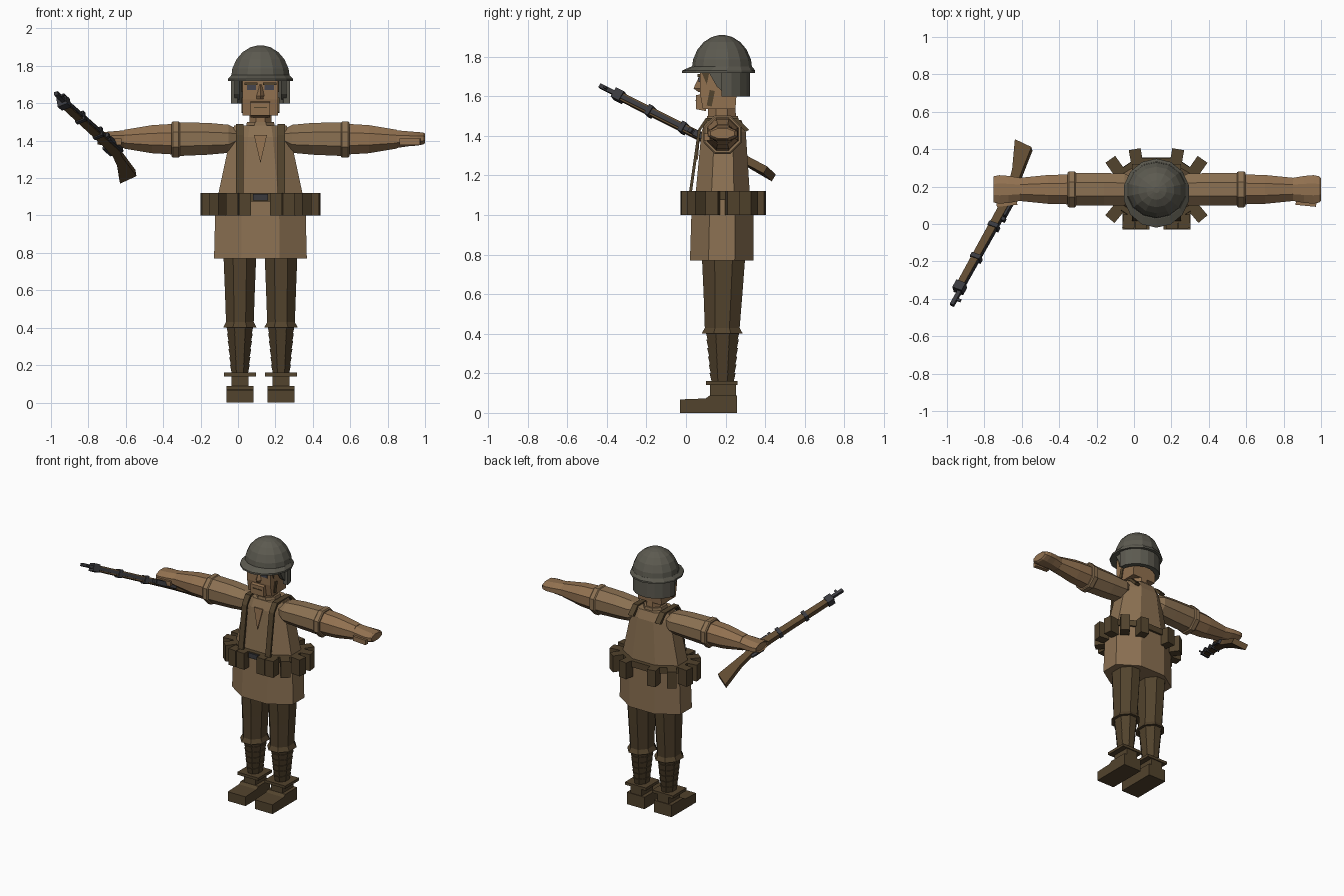
import bpy, bmesh, math
from mathutils import Matrix, Vector

if "Cube" in bpy.data.objects:
    bpy.data.objects.remove(bpy.data.objects["Cube"])

CX, CY = 0.12, 0.185


def material(name, rgb):
    m = bpy.data.materials.new(name)
    m.use_nodes = True
    m.diffuse_color = (*rgb, 1)
    m.node_tree.nodes["Principled BSDF"].inputs["Base Color"].default_value = (*rgb, 1)
    return m


JACKET = material("jacket_tan", (0.26, 0.165, 0.085))
SKIN = material("skin", (0.285, 0.165, 0.08))
BROWN = material("dark_brown_cloth", (0.085, 0.056, 0.026))
STEEL = material("helmet_grey", (0.107, 0.102, 0.08))
METAL = material("gun_metal", (0.042, 0.042, 0.048))
WOOD = material("gun_wood", (0.115, 0.068, 0.03))
SLATE = material("eye_slate", (0.06, 0.06, 0.075))


def frame(origin, a, b, c):
    m = Matrix((a, b, c)).transposed().to_4x4()
    m.translation = Vector(origin)
    return m


def side_frame(x):
    """Profile given in (y, z), thickness along x."""
    return frame((x, 0, 0), (0, 1, 0), (0, 0, 1), (1, 0, 0))


def finish(name, bm, mat):
    bmesh.ops.recalc_face_normals(bm, faces=bm.faces)
    me = bpy.data.meshes.new(name)
    bm.to_mesh(me)
    bm.free()
    me.materials.append(mat)
    ob = bpy.data.objects.new(name, me)
    bpy.context.collection.objects.link(ob)
    return ob


def bridge(name, loops, mat):
    """Skin a stack of equal-length point loops and cap both ends."""
    bm = bmesh.new()
    rows = [[bm.verts.new(p) for p in loop] for loop in loops]
    n = len(rows[0])
    for r, s in zip(rows, rows[1:]):
        for i in range(n):
            j = (i + 1) % n
            bm.faces.new((r[i], r[j], s[j], s[i]))
    bm.faces.new(rows[0])
    bm.faces.new(rows[-1])
    return finish(name, bm, mat)


def loft_z(name, rings, mat, x=CX, n=8):
    """Rings of (z, y centre, x radius, y radius)."""
    k = 1 / math.cos(math.pi / n)
    ang = [(i + 0.5) * math.tau / n for i in range(n)]
    return bridge(name, [[(x + rx * k * math.cos(t), cy + ry * k * math.sin(t), z)
                          for t in ang] for z, cy, rx, ry in rings], mat)


def loft_x(name, rings, mat, s, n=8):
    """Rings of (distance from body centre, z centre, y radius, z radius)."""
    k = 1 / math.cos(math.pi / n)
    ang = [(i + 0.5) * math.tau / n for i in range(n)]
    return bridge(name, [[(CX + s * d, CY + ry * k * math.cos(t), cz + rz * k * math.sin(t))
                          for t in ang] for d, cz, ry, rz in rings], mat)


def prism(name, pts, half, mat, fr):
    return bridge(name, [[fr @ Vector((a, b, c)) for a, b in pts] for c in (-half, half)], mat)


def box(name, centre, size, mat, rot=None):
    bm = bmesh.new()
    bmesh.ops.create_cube(bm, size=1, matrix=Matrix.Translation(centre)
                          @ (rot or Matrix()) @ Matrix.Diagonal((*size, 1)))
    return finish(name, bm, mat)


# Jacket, skirt, belt
loft_z("jacket_skirt", [(0.77, 0.18, 0.248, 0.16), (1.09, 0.185, 0.24, 0.155)], JACKET)
loft_z("jacket_torso", [(1.07, 0.185, 0.235, 0.14), (1.42, 0.19, 0.16, 0.112),
                        (1.48, 0.19, 0.14, 0.09)], JACKET)
loft_z("belt", [(1.075, 0.185, 0.252, 0.17), (1.12, 0.185, 0.25, 0.168)], BROWN)
box("belt_buckle", (CX, 0.012, 1.098), (0.08, 0.012, 0.035), METAL)
loft_z("collar", [(1.44, 0.185, 0.085, 0.085), (1.5, 0.185, 0.072, 0.078)], JACKET)
chest = frame((CX, -0.046, 0), (1, 0, 0), (0, 0.08, 1), (0, 1, 0))
prism("shirt_opening", [(-0.035, 1.43), (0, 1.28), (0.035, 1.43)], 0.004, SKIN, chest)

# Pouches around the belt: offset from the body centre and outward angle
pouches = [(0.28, 0.05, 8), (0.28, -0.05, -8), (0.225, 0.13, 55), (0.11, 0.178, 80),
           (0.225, -0.13, -50), (0.148, -0.172, -85), (0.082, -0.175, -90)]
for s in (1, -1):
    for i, (dx, dy, a) in enumerate(pouches):
        ang = math.radians(a if s > 0 else 180 - a)
        box(f"belt_pouch_{i}", (CX + s * dx, CY + dy, 1.06), (0.075, 0.064, 0.12), BROWN,
            Matrix.Rotation(ang, 4, "Z"))

# Shoulder straps
strap = [(0.01, 1.08), (0.06, 1.43), (0.1, 1.49), (0.26, 1.49), (0.32, 1.43),
         (0.3, 1.42), (0.25, 1.475), (0.11, 1.475), (0.075, 1.43), (0.025, 1.08)]
for s in (1, -1):
    prism("shoulder_strap", strap, 0.02, BROWN, side_frame(CX + s * 0.11))

# Arms
for s in (1, -1):
    loft_x("sleeve", [(0.12, 1.42, 0.06, 0.04), (0.17, 1.41, 0.085, 0.075),
                      (0.28, 1.41, 0.087, 0.085), (0.44, 1.408, 0.087, 0.09)], JACKET, s)
    loft_x("sleeve_cuff", [(0.43, 1.406, 0.09, 0.09), (0.437, 1.406, 0.096, 0.097),
                           (0.468, 1.406, 0.096, 0.097), (0.475, 1.406, 0.09, 0.09)], JACKET, s)
    loft_x("forearm", [(0.46, 1.408, 0.08, 0.082), (0.58, 1.408, 0.077, 0.075),
                       (0.73, 1.408, 0.062, 0.05)], SKIN, s)
    loft_x("hand", [(0.72, 1.408, 0.06, 0.048), (0.79, 1.41, 0.072, 0.04),
                    (0.84, 1.41, 0.076, 0.036), (0.87, 1.412, 0.07, 0.032),
                    (0.88 if s > 0 else 0.862, 1.412, 0.06, 0.025)], SKIN, s)
    box("thumb", (CX + s * 0.8, 0.112, 1.395), (0.11, 0.03, 0.035), SKIN,
        Matrix.Rotation(-0.1 * s, 4, "Z"))

# Legs and boots
for s in (1, -1):
    x = CX + s * 0.11
    loft_z("trouser_leg", [(0.4, 0.183, 0.09, 0.104), (0.43, 0.183, 0.074, 0.088),
                           (0.6, 0.187, 0.08, 0.098), (0.8, 0.19, 0.088, 0.11)], BROWN, x)
    wraps = []
    for i in range(6):
        r = 0.046 + 0.004 * i
        z = 0.16 + 0.042 * i
        wraps += [(z, CY, r - 0.002, r + 0.01), (z + 0.042, CY, r + 0.007, r + 0.02)]
    loft_z("leg_wrap", wraps, BROWN, x)
    box("boot_cuff", (x, 0.18, 0.15), (0.17, 0.16, 0.02), BROWN)
    box("boot_ankle", (x, 0.187, 0.105), (0.092, 0.132, 0.1), BROWN)
    shoe = [(-0.03, 0), (-0.03, 0.068), (0.1, 0.073), (0.12, 0.088), (0.258, 0.088), (0.258, 0)]
    prism("boot_shoe", shoe, 0.072, BROWN, side_frame(x))

# Head and face
loft_z("neck", [(1.4, 0.185, 0.058, 0.07), (1.56, 0.18, 0.058, 0.07)], SKIN)
head = [(0.07, 1.75), (0.07, 1.62), (0.085, 1.535), (0.25, 1.535), (0.265, 1.75)]
prism("head", head, 0.095, SKIN, side_frame(CX))
prism("jaw", [(0.05, 1.605), (0.05, 1.535), (0.1, 1.525), (0.1, 1.615)], 0.052, SKIN, side_frame(CX))
box("mouth", (CX, 0.049, 1.578), (0.07, 0.004, 0.006), BROWN)
bridge("nose", [[(CX - w, 0.075, z), (CX, y, z), (CX + w, 0.075, z)]
                for w, y, z in ((0.026, 0.062, 1.622), (0.024, 0.038, 1.64), (0.01, 0.066, 1.7))], SKIN)
for s in (1, -1):
    box("eye", (CX + s * 0.048, 0.068, 1.684), (0.05, 0.008, 0.026), SLATE)
    box("eyebrow", (CX + s * 0.05, 0.066, 1.705), (0.07, 0.014, 0.014), BROWN)
    box("chin_strap", (CX + s * 0.097, 0.125, 1.59), (0.008, 0.026, 0.08), BROWN,
        Matrix.Rotation(-0.2, 4, "X"))
    prism("sideburn", [(0.075, 1.73), (0.105, 1.66), (0.12, 1.73)], 0.004, BROWN,
          side_frame(CX + s * 0.096))

# Helmet
dome = [(1.73 + 0.18 * math.sin(t), 0.182, 0.158 * math.cos(t), 0.15 * math.cos(t))
        for t in (math.radians(a) for a in (0, 18, 36, 53, 70, 84))]
loft_z("helmet_dome", dome, STEEL, n=14)
loft_z("helmet_brim", [(1.718, 0.165, 0.174, 0.18), (1.73, 0.165, 0.174, 0.18),
                       (1.75, 0.18, 0.156, 0.15)], STEEL, n=14)
arc = [math.radians(a) for a in range(0, 181, 20)]
guard = [(0.158 * math.cos(t), 0.145 * math.sin(t)) for t in arc]
guard += [(0.122 * math.cos(t), 0.11 * math.sin(t)) for t in reversed(arc)]
prism("helmet_neck_guard", guard, 0.065, STEEL,
      frame((CX, 0.18, 1.665), (1, 0, 0), (0, 1, 0), (0, 0, 1)))
for s in (1, -1):
    prism("helmet_flap", [(0.11, 1.73), (0.155, 1.65), (0.19, 1.62), (0.19, 1.73)], 0.014, STEEL,
          side_frame(CX + s * 0.125))

# Rifle: local axes are along the barrel, toward the trigger side, and across
along = Vector((0.448, 0.8, -0.4)).normalized()
down = Vector((-0.86, 0.35, -0.36))
down = (down - along * down.dot(along)).normalized()
across = along.cross(down)
gun = frame((-0.985, -0.43, 1.648), along, down, across)


def gun_box(name, s0, s1, w0, w1, half, mat):
    prism(name, [(s0, w0), (s1, w0), (s1, w1), (s0, w1)], half, mat, gun)


stock = [(0.1, -0.02), (0.74, -0.022), (0.8, -0.005), (1.03, 0.025), (1.04, 0.13),
         (0.87, 0.06), (0.76, 0.032), (0.6, 0.024), (0.1, 0.018)]
prism("rifle_stock", stock, 0.02, WOOD, gun)
gun_box("rifle_barrel", 0, 0.7, -0.024, -0.002, 0.011, METAL)
gun_box("rifle_front_sight", 0.035, 0.05, -0.045, -0.02, 0.005, METAL)
for s0, s1 in ((0.09, 0.14), (0.3, 0.325), (0.51, 0.535)):
    gun_box("rifle_band", s0, s1, -0.03, 0.026, 0.027, METAL)
gun_box("rifle_receiver", 0.6, 0.76, -0.034, 0, 0.016, METAL)
gun_box("rifle_rear_sight", 0.57, 0.59, -0.042, -0.015, 0.012, METAL)
gun_box("rifle_trigger_guard", 0.68, 0.77, 0.03, 0.05, 0.008, METAL)
box("rifle_bolt_handle", gun @ Vector((0.72, -0.02, 0.03)), (0.015, 0.015, 0.05), METAL,
    gun.to_3x3().to_4x4())
